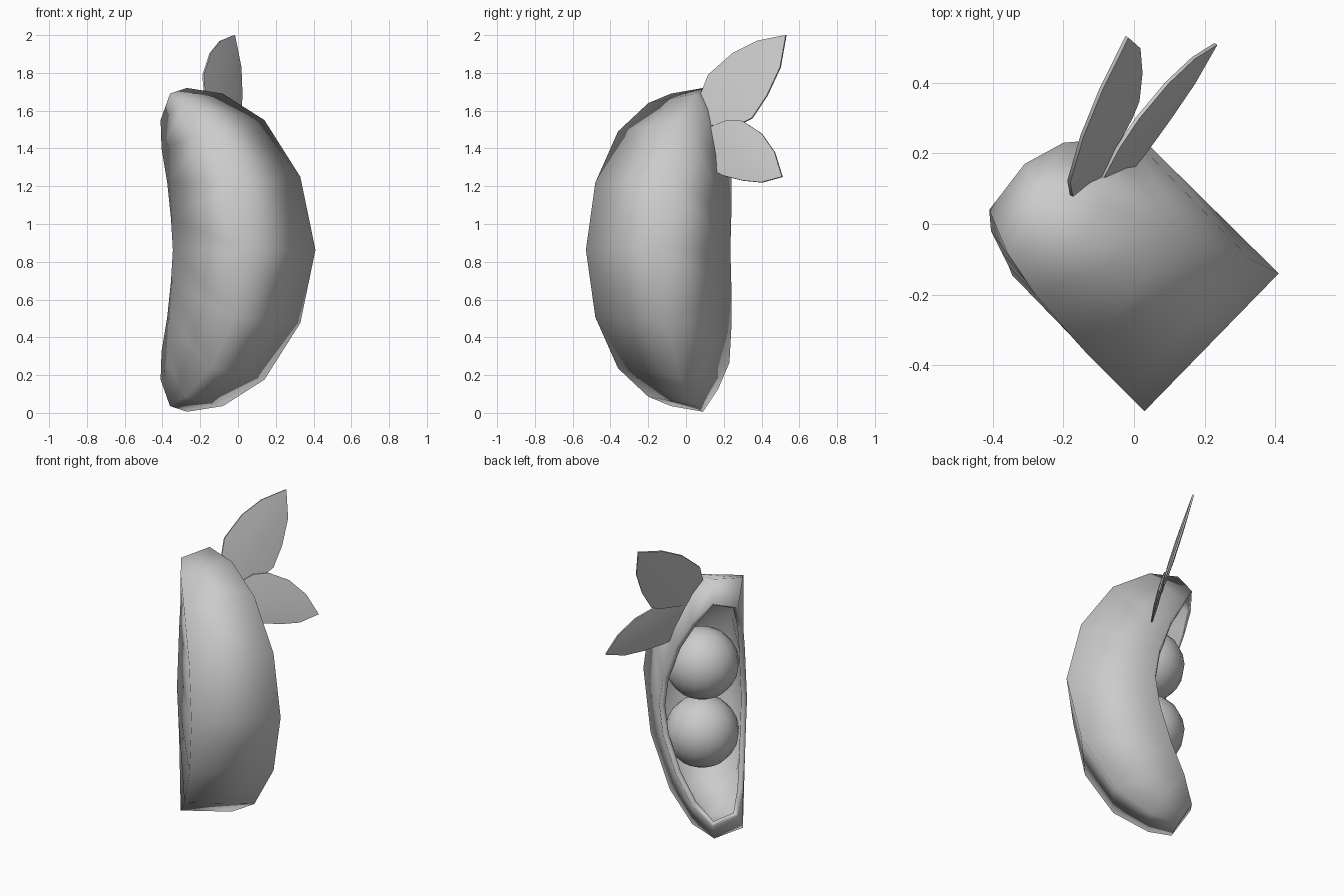
import bpy, bmesh
from mathutils import Vector

if "Cube" in bpy.data.objects:
    bpy.data.objects.remove(bpy.data.objects["Cube"])

MID = 0.863  # height of the mirror plane of the pod

# Pod stations from middle to tip: back corners (right, left) and rim corners (right, left)
HALF = [
    [(.41, -.14, .863), (.03, -.53, .863), (.03, .235, .863), (-.345, -.145, .863)],
    [(.33, -.10, 1.25), (-.02, -.48, 1.22), (.0, .24, 1.05), (-.355, -.12, 1.03)],
    [(.14, -.03, 1.55), (-.14, -.36, 1.49), (-.09, .24, 1.28), (-.375, -.08, 1.22)],
    [(-.08, .05, 1.69), (-.28, -.20, 1.64), (-.20, .23, 1.46), (-.405, -.02, 1.40)],
    [(-.27, .09, 1.72), (-.36, -.08, 1.69), (-.31, .17, 1.60), (-.41, .04, 1.55)],
]


def make_object(name, bm):
    bmesh.ops.recalc_face_normals(bm, faces=bm.faces)
    me = bpy.data.meshes.new(name)
    bm.to_mesh(me)
    bm.free()
    for p in me.polygons:
        p.use_smooth = True
    ob = bpy.data.objects.new(name, me)
    bpy.context.collection.objects.link(ob)
    return ob


# Pod shell: loft the open square section, close both tips, thicken inward
lower = [[(x, y, 2 * MID - z) for x, y, z in st] for st in HALF[:0:-1]]
bm = bmesh.new()
rings = [[bm.verts.new(p) for p in st] for st in lower + HALF]
ORDER = [2, 0, 1, 3]
for a, b in zip(rings, rings[1:]):
    for i, j in zip(ORDER, ORDER[1:]):
        bm.faces.new((a[i], a[j], b[j], b[i]))
for r in (rings[0], rings[-1]):
    bm.faces.new([r[i] for i in ORDER])
# Outward direction taken from the back face at mid-height
pod = make_object("pod_shell", bm)
back = max(pod.data.polygons, key=lambda p: p.center.x - p.center.y)
if back.normal.x - back.normal.y < 0:
    pod.data.flip_normals()
sol = pod.modifiers.new("thickness", 'SOLIDIFY')
sol.thickness = 0.035
sol.offset = -1

# Two peas
for name, z in (("upper_pea", MID + .225), ("lower_pea", MID - .225)):
    bpy.ops.mesh.primitive_uv_sphere_add(segments=16, ring_count=10, radius=.223,
                                         location=(-.112, -.008, z))
    pea = bpy.context.object
    pea.name = name
    bpy.ops.object.shade_smooth()


# Leaves: side outline (y, z) on the slanted plane x = a + b*y + c*z,
# thin at the rim and slightly thicker in the middle
def leaf(name, outline, a, b, c, rim=.005, core=.012):
    n = Vector((1, -b, -c)).normalized()
    pts = [Vector((a + b * y + c * z, y, z)) for y, z in outline]
    cen = sum(pts, Vector()) / len(pts)
    bm = bmesh.new()
    loops = []
    for scale, off in ((.5, -core), (1, -rim), (1, rim), (.5, core)):
        loops.append([bm.verts.new(cen + (p - cen) * scale + n * off) for p in pts])
    k = len(pts)
    for p, q in zip(loops, loops[1:]):
        for i in range(k):
            j = (i + 1) % k
            bm.faces.new((p[i], p[j], q[j], q[i]))
    bm.faces.new(loops[0])
    bm.faces.new(loops[-1])
    ob = make_object(name, bm)
    bpy.ops.object.select_all(action='DESELECT')
    ob.select_set(True)
    bpy.context.view_layer.objects.active = ob
    bpy.ops.object.shade_smooth_by_angle(angle=.6)


leaf("upper_leaf", [(.13, 1.52), (.08, 1.69), (.12, 1.79), (.25, 1.905), (.38, 1.97),
                    (.53, 2.0), (.50, 1.83), (.43, 1.68), (.35, 1.56), (.30, 1.535),
                    (.22, 1.53)], .282, .555, -.298)
leaf("lower_leaf", [(.12, 1.51), (.22, 1.55), (.30, 1.545), (.40, 1.48), (.47, 1.38),
                    (.51, 1.25), (.40, 1.22), (.30, 1.23), (.20, 1.255), (.15, 1.28),
                    (.145, 1.38)], .263, .65, -.29)
